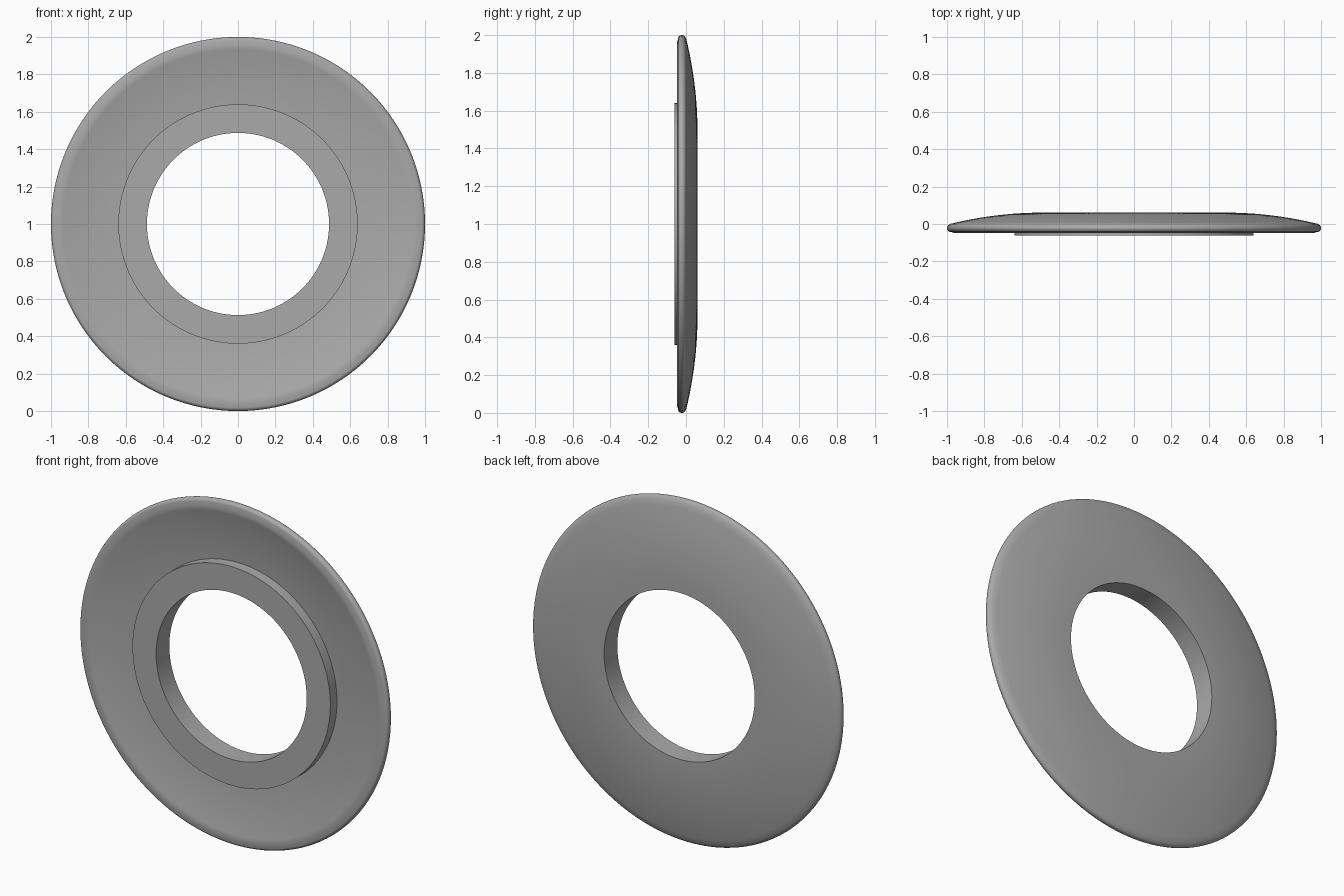
import bpy, bmesh, math
from mathutils import Matrix, Vector

cube = bpy.data.objects.get("Cube")
if cube:
    bpy.data.objects.remove(cube, do_unlink=True)

HOLE, COLLAR, RIM = 0.487, 0.64, 0.979   # radii: bore, collar, rim bead centre
HALF = 0.061                             # half of the full thickness
BEAD, BEAD_Y = 0.021, -0.022             # rounded rim radius and depth
SHELL = 0.055                            # thickness of the curved flange
SEGMENTS = 128


def back_curve(r):
    return HALF - 0.245 * (r - HOLE) ** 2


def spread(a, b, n):
    return [a + (b - a) * i / n for i in range(n + 1)]


# Cross-section as (radius, depth): back dome, rounded rim, dished front, collar
profile = [(r, back_curve(r)) for r in spread(HOLE, RIM + 0.004, 16)]
profile += [(RIM + BEAD * math.cos(a), BEAD_Y + BEAD * math.sin(a))
            for a in spread(math.radians(65), math.radians(-95), 12)]
profile += [(r, back_curve(r) - SHELL) for r in spread(RIM - 0.02, COLLAR, 12)]
profile += [(COLLAR, -HALF), (HOLE, -HALF)]

# Spin the closed cross-section around the front-to-back axis
bm = bmesh.new()
verts = [bm.verts.new((r, y, 0)) for r, y in profile]
edges = [bm.edges.new((verts[i - 1], verts[i])) for i in range(len(verts))]
bmesh.ops.spin(bm, geom=verts + edges, cent=(0, 0, 0), axis=(0, 1, 0),
               angle=math.tau, steps=SEGMENTS, use_duplicate=False)
bmesh.ops.remove_doubles(bm, verts=bm.verts, dist=0.0001)
bmesh.ops.recalc_face_normals(bm, faces=bm.faces)
bmesh.ops.transform(bm, matrix=Matrix.Translation(Vector((0, 0, 1))), verts=bm.verts)

mesh = bpy.data.meshes.new("flanged_ring")
bm.to_mesh(mesh)
bm.free()
ring = bpy.data.objects.new("flanged_ring", mesh)
bpy.context.collection.objects.link(ring)

# Plain grey finish
grey = bpy.data.materials.new("plain grey")
grey.use_nodes = True
colour = (0.4, 0.4, 0.4, 1)
grey.diffuse_color = colour
grey.node_tree.nodes["Principled BSDF"].inputs["Base Color"].default_value = colour
mesh.materials.append(grey)

bpy.ops.object.select_all(action="DESELECT")
ring.select_set(True)
bpy.context.view_layer.objects.active = ring
bpy.ops.object.shade_smooth_by_angle(angle=math.radians(35))
